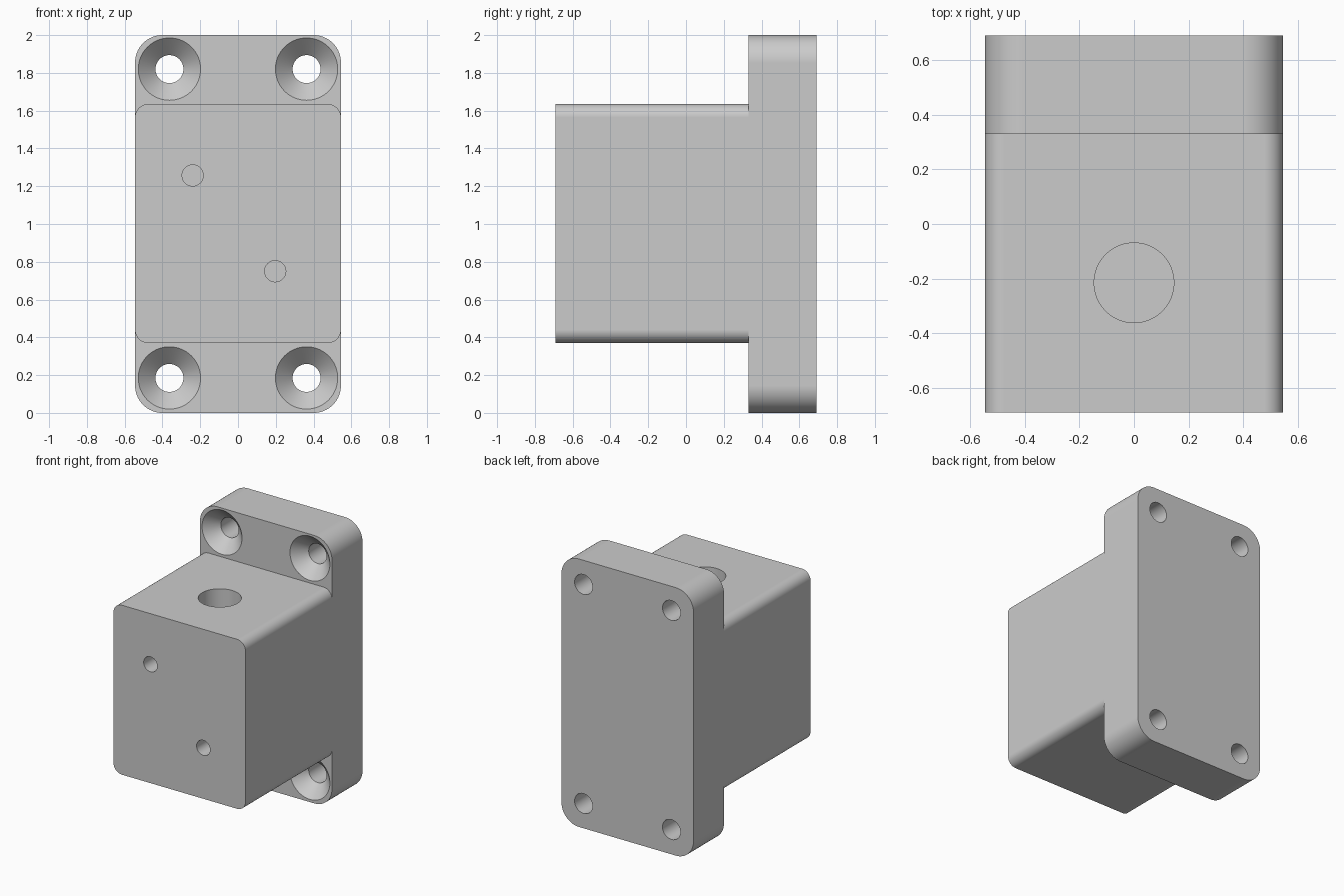
import bpy
import bmesh
import math
from mathutils import Vector

cube = bpy.data.objects.get("Cube")
if cube:
    bpy.data.objects.remove(cube, do_unlink=True)

HALF_W = 0.545
FRONT, STEP, BACK = -0.69, 0.33, 0.69
SEGMENTS = 64

grey = bpy.data.materials.new("light grey")
grey.use_nodes = True
colour = (0.6, 0.6, 0.6, 1)
grey.diffuse_color = colour
grey.node_tree.nodes["Principled BSDF"].inputs["Base Color"].default_value = colour


def loft(name, rings):
    """Closed solid through a list of matching rings of points."""
    bm = bmesh.new()
    loops = [[bm.verts.new(p) for p in ring] for ring in rings]
    for a, b in zip(loops, loops[1:]):
        for i in range(len(a)):
            j = (i + 1) % len(a)
            bm.faces.new((a[i], a[j], b[j], b[i]))
    bm.faces.new(loops[0])
    bm.faces.new(loops[-1])
    bmesh.ops.recalc_face_normals(bm, faces=bm.faces)
    mesh = bpy.data.meshes.new(name)
    bm.to_mesh(mesh)
    bm.free()
    mesh.materials.append(grey)
    obj = bpy.data.objects.new(name, mesh)
    bpy.context.collection.objects.link(obj)
    return obj


def rounded_slab(name, z0, z1, y0, y1, radius, steps=16):
    """Rounded rectangle in x and z, extruded along y."""
    corners = [(HALF_W - radius, z1 - radius), (radius - HALF_W, z1 - radius),
               (radius - HALF_W, z0 + radius), (HALF_W - radius, z0 + radius)]
    outline = []
    for quarter, (cx, cz) in enumerate(corners):
        for s in range(steps + 1):
            a = (quarter + s / steps) * math.pi / 2
            outline.append((cx + radius * math.cos(a), cz + radius * math.sin(a)))
    return loft(name, [[(x, y, z) for x, z in outline] for y in (y0, y1)])


def turned(name, centre, axis, profile):
    """Round cutter: profile is (distance along axis, radius)."""
    axis = Vector(axis)
    u = axis.orthogonal().normalized()
    v = axis.cross(u)
    angles = [2 * math.pi * i / SEGMENTS for i in range(SEGMENTS)]
    rings = [[Vector(centre) + axis * d + r * (u * math.cos(a) + v * math.sin(a))
              for a in angles] for d, r in profile]
    return loft(name, rings)


def combine(target, tool, operation):
    """Apply a boolean and discard the tool."""
    tool.hide_render = True
    mod = target.modifiers.new(operation.lower(), 'BOOLEAN')
    mod.operation = operation
    mod.solver = 'EXACT'
    mod.object = tool
    bpy.context.view_layer.objects.active = target
    bpy.ops.object.modifier_apply(modifier=mod.name)
    bpy.data.objects.remove(tool, do_unlink=True)


# Mounting plate with the body block standing out from it
bracket = rounded_slab("mounting_block", 0, 2, STEP, BACK, 0.145)
body = rounded_slab("body_block", 0.37, 1.635, FRONT, STEP + 0.1, 0.07)
combine(bracket, body, 'UNION')

# Countersunk screw holes in the four corners
SINK, HOLE = 0.165, 0.074
depth = SINK - HOLE
screw = [(-0.01, SINK + 0.01), (depth, HOLE), (BACK - STEP + 0.05, HOLE)]
for x in (-0.363, 0.363):
    for z in (0.185, 1.82):
        combine(bracket, turned("screw_cutter", (x, STEP, z), (0, 1, 0), screw), 'DIFFERENCE')

# Two small blind holes in the front face
for x, z in ((-0.24, 1.257), (0.197, 0.75)):
    pin = turned("pin_cutter", (x, FRONT, z), (0, 1, 0), [(-0.05, 0.056), (0.4, 0.056)])
    combine(bracket, pin, 'DIFFERENCE')

# Large blind bore in the top of the body
bore = turned("bore_cutter", (0, -0.215, 1.635), (0, 0, -1), [(-0.05, 0.146), (0.75, 0.146)])
combine(bracket, bore, 'DIFFERENCE')

# Smooth rounds with crisp edges
for obj in bpy.context.selected_objects:
    obj.select_set(False)
bracket.select_set(True)
bpy.context.view_layer.objects.active = bracket
bpy.ops.object.shade_smooth_by_angle(angle=math.radians(30))
weighted = bracket.modifiers.new("weighted_normals", 'WEIGHTED_NORMAL')
weighted.keep_sharp = True
